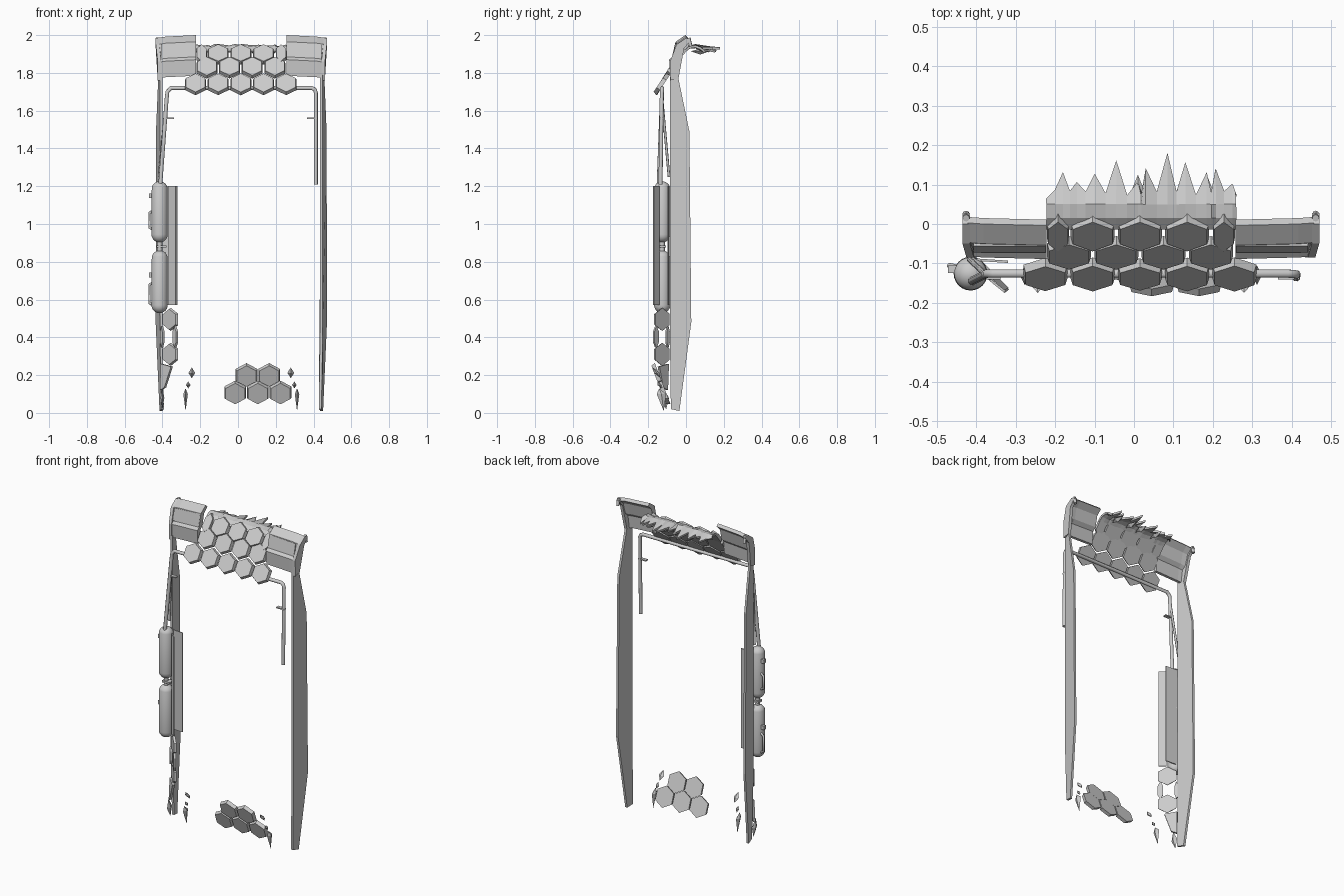
import bpy, bmesh, math, random
from mathutils import Matrix, Vector, Euler

if "Cube" in bpy.data.objects:
    bpy.data.objects.remove(bpy.data.objects["Cube"])

random.seed(4)
CX = 0.0175  # mirror plane of the gate


def finish(bm, name, smooth=False):
    bmesh.ops.recalc_face_normals(bm, faces=bm.faces)
    me = bpy.data.meshes.new(name)
    bm.to_mesh(me)
    bm.free()
    ob = bpy.data.objects.new(name, me)
    bpy.context.collection.objects.link(ob)
    if smooth:
        bpy.ops.object.select_all(action='DESELECT')
        ob.select_set(True)
        bpy.context.view_layer.objects.active = ob
        bpy.ops.object.shade_smooth_by_angle(angle=math.radians(40))
    return ob


def loft(name, rings):
    """Closed solid through rings of equal point count."""
    bm = bmesh.new()
    vs = [[bm.verts.new(p) for p in r] for r in rings]
    n = len(vs[0])
    for a, b in zip(vs, vs[1:]):
        for i in range(n):
            bm.faces.new((a[i], a[(i + 1) % n], b[(i + 1) % n], b[i]))
    bm.faces.new(vs[0])
    bm.faces.new(vs[-1])
    return finish(bm, name)


def hex_tile(name, loc, ax, az=0.0, r=0.0645, sx=1.0, depth=0.022):
    bm = bmesh.new()
    bmesh.ops.create_cone(bm, cap_ends=True, segments=6, radius1=r, radius2=r * 0.9, depth=depth)
    m = Matrix.Translation(loc) @ Euler((ax, 0, az)).to_matrix().to_4x4() @ Matrix.Diagonal((sx, 1, 1, 1))
    bmesh.ops.transform(bm, matrix=m, verts=bm.verts)
    return finish(bm, name)


def box(name, c, s):
    bm = bmesh.new()
    bmesh.ops.create_cube(bm, size=1, matrix=Matrix.Translation(c) @ Matrix.Diagonal((*s, 1)))
    return finish(bm, name)


def shard(name, c, w, d, up, down, lean=0.0):
    """Stretched four-sided crystal."""
    bm = bmesh.new()
    c = Vector(c)
    ring = [bm.verts.new(c + Vector(p)) for p in ((w, 0, 0), (0, d, 0), (-w, 0, 0), (0, -d, 0))]
    top = bm.verts.new(c + Vector((0, -lean, up)))
    bot = bm.verts.new(c + Vector((0, lean, -down)))
    for i in range(4):
        for tip in (top, bot):
            bm.faces.new((ring[i], ring[(i + 1) % 4], tip))
    return finish(bm, name)


def pipe(name, pts, r):
    cu = bpy.data.curves.new(name, 'CURVE')
    cu.dimensions = '3D'
    cu.bevel_depth, cu.bevel_resolution, cu.use_fill_caps = r, 2, True
    sp = cu.splines.new('POLY')
    sp.points.add(len(pts) - 1)
    for p, q in zip(sp.points, pts):
        p.co = (*q, 1)
    ob = bpy.data.objects.new(name, cu)
    bpy.context.collection.objects.link(ob)
    bpy.context.view_layer.update()
    me = bpy.data.meshes.new_from_object(ob.evaluated_get(bpy.context.evaluated_depsgraph_get()))
    bpy.data.objects.remove(ob)
    me.name = name
    bpy.context.collection.objects.link(bpy.data.objects.new(name, me))


# Side panels and top corner cowls, mirrored
panel = [(-0.085, 1.79), (-0.04, 1.77), (0.018, 1.49), (0.028, 0.48), (-0.035, 0.01), (-0.08, 0.02), (-0.085, 0.4)]
cowl = [(-0.08, 1.785), (-0.085, 1.87), (-0.068, 1.885), (-0.05, 1.965), (0.0, 2.0), (0.015, 1.985),
        (-0.018, 1.955), (-0.034, 1.885), (-0.055, 1.865), (-0.062, 1.785)]
for s, side in ((-1, "left"), (1, "right")):
    def X(u):
        return CX + s * u

    def px(y, z):
        return 0.424 + 0.2 * (y + 0.085) - (0.008 if z < 0.1 else 0)
    loft(side + "_panel", [[(X(px(y, z) + t), y, z) for y, z in panel] for t in (-0.007, 0.007)])
    rings = [[(X(u), y + dy, z + dz) for y, z in cowl]
             for u, dy, dz in ((0.24, -0.004, 0), (0.40, 0.0, -0.008), (0.44, 0.003, -0.014))]
    loft(side + "_cowl", rings)
    # raised band on the cowl front
    loft(side + "_cowl_band", [[(X(u), -0.073, 1.89 + dz), (X(u), -0.056, 1.963 + dz), (X(u), -0.045, 1.96 + dz),
                                (X(u), -0.06, 1.89 + dz)] for u, dz in ((0.242, 0), (0.425, -0.01))])
    # outer end post and tip
    end = [(-0.083, 1.76), (-0.085, 1.86), (-0.05, 1.95), (0.0, 1.985), (0.028, 1.975), (-0.01, 1.93), (-0.04, 1.77)]
    loft(side + "_end_post", [[(X(u + (0.01 if z > 1.9 else 0)), y, z) for y, z in end] for u in (0.424, 0.443)])
    pipe(side + "_end_tip", [(X(0.444), 0.015, 1.985), (X(0.444), 0.025, 1.94)], 0.009)
    # floating crystal shards near the floor
    shard(side + "_shard_top", (X(0.262), -0.155, 0.212), 0.018, 0.014, 0.028, 0.028, 0.02)
    shard(side + "_shard_mid", (X(0.281), -0.14, 0.148), 0.012, 0.012, 0.018, 0.018, 0.01)
    shard(side + "_shard_low", (X(0.295), -0.13, 0.1), 0.012, 0.025, 0.03, 0.09, 0.012)

# Hexagon tiles of the lintel: three rows leaning back
a1 = math.atan2(0.085, 0.055)
rows = [(-0.13, 1.742, [-0.225, -0.105, 0.015, 0.135, 0.255], a1 + 0.05),
        (-0.075, 1.83, [-0.165, -0.045, 0.075, 0.195], a1),
        (-0.024, 1.9, [-0.105, 0.015, 0.135], a1 - 0.12)]
for k, (y, z, xs, a) in enumerate(rows):
    for x in xs:
        tilt = random.uniform(-0.08, 0.08) if k == 0 else 0
        hex_tile("lintel_hex", (x, y, z), a + tilt)
for x in (-0.193, 0.228):
    hex_tile("lintel_half_hex", (x, -0.024, 1.9), a1 - 0.12, sx=0.5)

# Broken canopy behind the lintel
tips = [(-0.18, 0.13), (-0.145, 0.105), (-0.1, 0.125), (-0.045, 0.16), (0.01, 0.105), (0.03, 0.14),
        (0.085, 0.18), (0.13, 0.155), (0.185, 0.13), (0.207, 0.14), (0.25, 0.1)]
edge = [(-0.222, 0.06, 1.925), (-0.2, 0.085, 1.925)]
for i, (x, y) in enumerate(tips):
    edge.append((x, y, random.uniform(1.908, 1.935)))
    nx = tips[i + 1][0] if i < len(tips) - 1 else 0.268
    edge.append((min((x + nx) / 2, 0.26), 0.076 + random.uniform(-0.008, 0.008), 1.93))
bm = bmesh.new()
grid = []
for x, y, z in edge:
    j = random.uniform(-0.006, 0.006)
    grid.append([bm.verts.new(p) for p in ((x, -0.01, 1.912), (x, 0.018, 1.936 + j / 2),
                                           (x, 0.05, 1.942 + j), (x, y, z))])
for a, b in zip(grid, grid[1:]):
    for i in range(3):
        bm.faces.new((a[i], a[i + 1], b[i + 1], b[i]))
canopy = finish(bm, "broken_canopy")
mod = canopy.modifiers.new("thick", 'SOLIDIFY')
mod.thickness, mod.offset = 0.012, 0
for x, y in tips[2:9:2]:
    shard("canopy_splinter", (x, 0.075, 1.915), 0.02, 0.05, 0.012, 0.018)

# Conduit around the opening
pipe("conduit", [(-0.412, -0.145, 1.2), (-0.378, -0.128, 1.66), (-0.374, -0.126, 1.70), (-0.355, -0.126, 1.72),
                 (0.39, -0.126, 1.72), (0.406, -0.127, 1.712), (0.412, -0.128, 1.695), (0.412, -0.135, 1.21)], 0.011)
pipe("conduit_branch", [(-0.38, -0.125, 1.64), (-0.418, -0.09, 1.25)], 0.007)
box("left_clamp", (-0.362, -0.13, 1.56), (0.045, 0.022, 0.007))
box("right_clamp", (0.393, -0.13, 1.56), (0.055, 0.022, 0.007))

# Two capsule tanks with handles and valves
for name, z0, z1, h0, h1, pin in (("lower", 0.528, 0.86, 0.57, 0.69, 0.73), ("upper", 0.902, 1.226, 0.97, 1.07, 1.15)):
    bm = bmesh.new()
    r = 0.043
    bmesh.ops.create_uvsphere(bm, u_segments=24, v_segments=12, radius=r)
    for v in bm.verts:
        if abs(v.co.z) < 1e-5:
            v.co.z = 0
        v.co.z += (z0 + z1) / 2 + (1 if v.co.z > 0 else -1) * ((z1 - z0) / 2 - r)
        v.co += Vector((-0.415, -0.126, 0))
    finish(bm, name + "_tank", True)
    pipe(name + "_tank_handle", [(-0.45, -0.11, h0), (-0.469, -0.106, h0 + 0.012), (-0.469, -0.106, h1 - 0.012),
                                 (-0.45, -0.11, h1)], 0.007)
    box(name + "_tank_pin", (-0.462, -0.115, pin), (0.02, 0.02, 0.025))
pipe("tank_coupling", [(-0.415, -0.126, 0.85), (-0.415, -0.126, 0.91)], 0.014)
box("tank_coupling_flange", (-0.405, -0.126, 0.881), (0.055, 0.04, 0.012))

# Backing strips behind the tanks
for name, p, q in (("backing_strip", (-0.41, -0.09), (-0.32, -0.096)), ("side_strip", (-0.365, -0.142), (-0.328, -0.172))):
    d = (Vector(q) - Vector(p)).normalized()
    n = Vector((-d.y, d.x)) * 0.003
    sec = [Vector(p) + n, Vector(q) + n, Vector(q) - n, Vector(p) - n]
    loft(name, [[(v.x, v.y, z) for v in sec] for z in (0.57, 1.2)])

# Hexagons below the tanks, turned 45 degrees
for z in (0.495, 0.31):
    hex_tile("side_hex", (-0.36, -0.13, z), math.pi / 2, -math.pi / 4, r=0.061, depth=0.014)
hex_tile("side_half_hex", (-0.333, -0.16, 0.402), math.pi / 2, -math.pi / 4, r=0.06, sx=0.3, depth=0.014)
hex_tile("side_half_hex", (-0.402, -0.098, 0.402), math.pi / 2, -math.pi / 4, r=0.06, sx=0.2, depth=0.014)
tri = [(-0.405, -0.095, 0.26), (-0.35, -0.145, 0.245), (-0.385, -0.125, 0.135), (-0.408, -0.1, 0.12)]
loft("side_hex_fragment", [[(x + t, y + t, z) for x, y, z in tri] for t in (-0.005, 0.005)])
shard("side_splinter", (-0.4, -0.115, 0.08), 0.01, 0.025, 0.06, 0.06, 0.01)

# Fallen hexagon cluster near the floor
a2 = math.atan2(0.095, -0.036)
for y, z, xs in ((-0.152, 0.198, (0.045, 0.165)), (-0.116, 0.105, (-0.015, 0.105, 0.225))):
    for x in xs:
        hex_tile("floor_hex", (x, y, z), a2, r=0.066)
